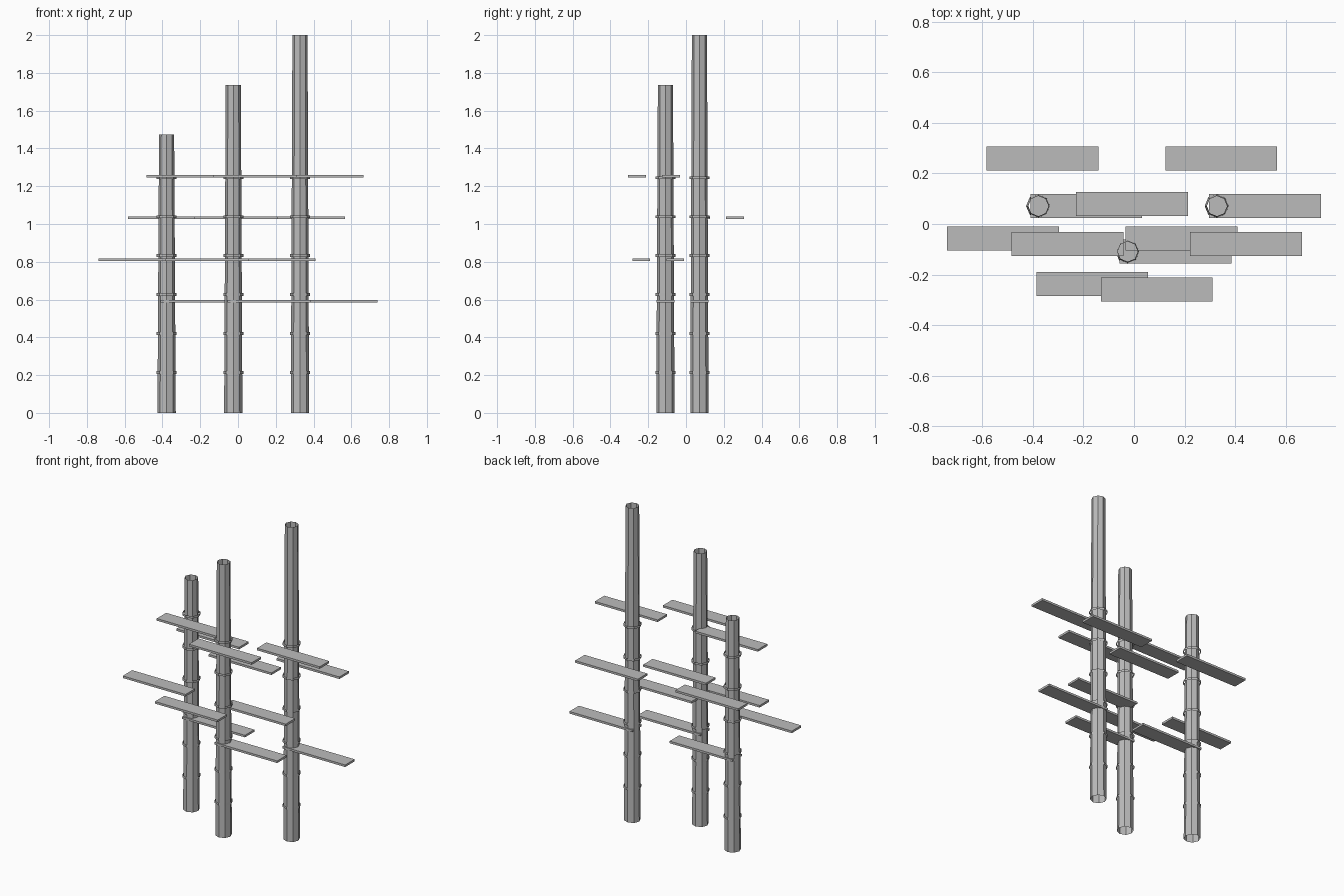
import bpy, bmesh, math
from mathutils import Matrix

if "Cube" in bpy.data.objects:
    bpy.data.objects.remove(bpy.data.objects["Cube"])

grey = bpy.data.materials.new("plain_grey")
grey.diffuse_color = (0.5, 0.5, 0.5, 1)
grey.use_nodes = True
grey.node_tree.nodes["Principled BSDF"].inputs["Base Color"].default_value = grey.diffuse_color


def finish(name, bm, loc):
    mesh = bpy.data.meshes.new(name)
    bm.to_mesh(mesh)
    bm.free()
    mesh.materials.append(grey)
    ob = bpy.data.objects.new(name, mesh)
    ob.location = loc
    bpy.context.collection.objects.link(ob)


def tube(name, loc, r_low, r_high, height):
    """Open eight-sided tube standing on loc."""
    bm = bmesh.new()
    bmesh.ops.create_cone(bm, cap_ends=False, segments=8, radius1=r_low,
                          radius2=r_high, depth=height,
                          matrix=Matrix.Translation((0, 0, height / 2)))
    finish(name, bm, loc)


def slab(name, loc, size):
    bm = bmesh.new()
    bmesh.ops.create_cube(bm, size=1, matrix=Matrix.Diagonal((*size, 1)))
    finish(name, bm, loc)


# x, y and height of each stalk
stalks = [(-0.378, 0.071, 1.474), (-0.025, -0.109, 1.737), (0.328, 0.071, 2.0)]

for s, (x, y, h) in enumerate(stalks, 1):
    # tapering hollow stalk
    tube(f"stalk_{s}", (x, y, 0), 0.0485, 0.04, h)
    # node bands
    for i in range(6):
        z = 0.2145 + 0.206 * i
        tube(f"node_band_{s}_{i + 1}", (x, y, z - 0.0075), 0.053, 0.053, 0.015)
    # flat leaves spiralling round the stalk
    for i in range(4):
        a = 2.4 * i
        slab(f"leaf_{s}_{i + 1}",
             (x + 0.1895 * math.cos(a), y - 0.1895 * math.sin(a), 0.59 + 0.221 * i),
             (0.442, 0.0947, 0.0135))
